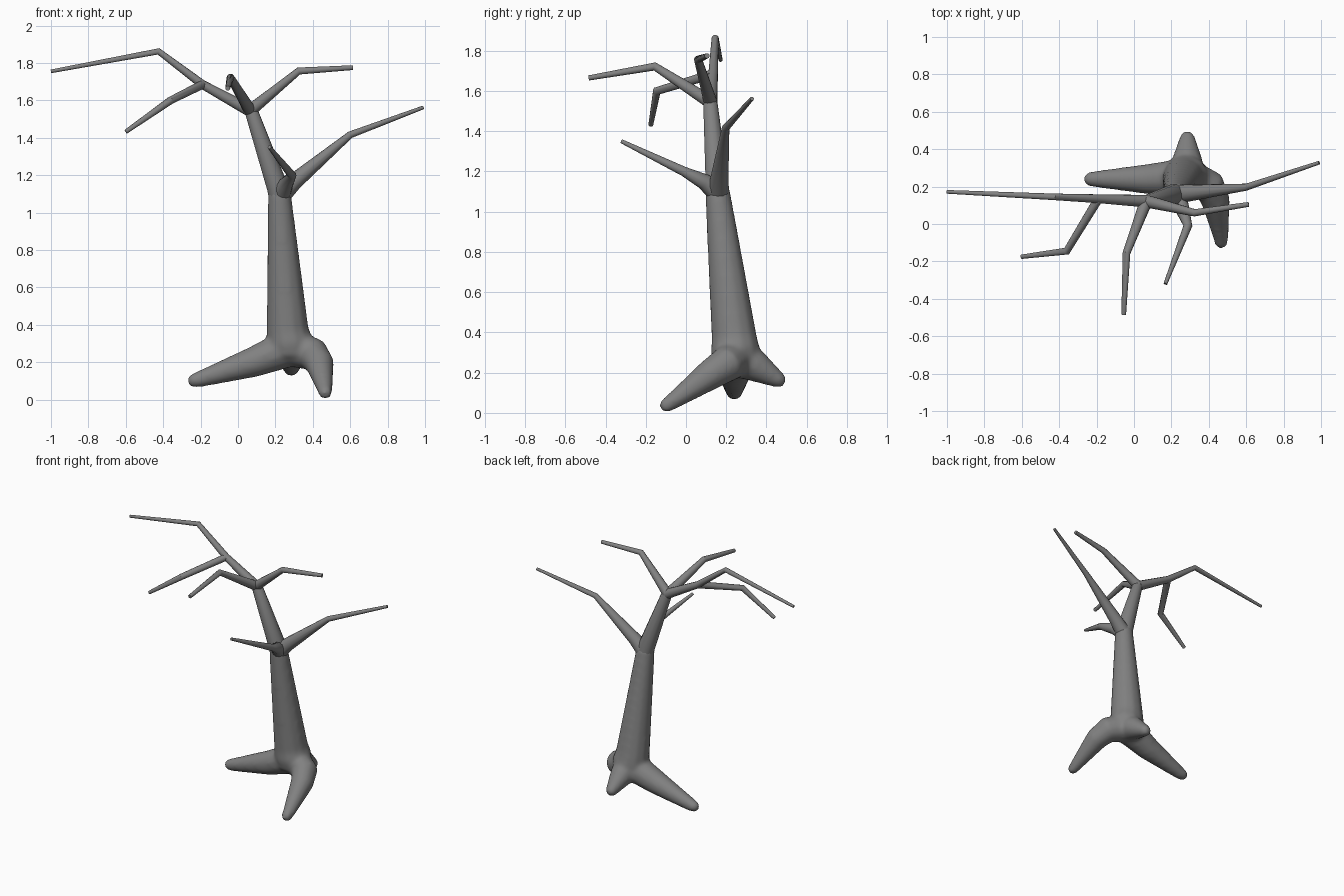
import bpy, bmesh, math
from mathutils import Vector

SIDES = 12
bark = bpy.data.materials.new("dark_grey_bark")
bark.diffuse_color = (0.22, 0.22, 0.22, 1)


def add_tube(bm, pts):
    """Closed tapered tube through (x, y, z, radius) points."""
    co = [Vector(p[:3]) for p in pts]
    n = len(co)
    side = None
    rings = []
    for i in range(n):
        d_in = (co[i] - co[max(i - 1, 0)]).normalized()
        d_out = (co[min(i + 1, n - 1)] - co[i]).normalized()
        t = (d_in + d_out).normalized()
        if side is None:
            side = t.orthogonal()
        u = (side - t * side.dot(t)).normalized()
        side = u
        v = t.cross(u)
        rings.append([bm.verts.new(co[i] + pts[i][3] * (
            u * math.cos(a) + v * math.sin(a)))
            for a in (2 * math.pi * k / SIDES for k in range(SIDES))])
    for a, b in zip(rings, rings[1:]):
        for k in range(SIDES):
            j = (k + 1) % SIDES
            bm.faces.new((a[k], a[j], b[j], b[k]))
    bm.faces.new(rings[0][::-1])
    bm.faces.new(rings[-1])


def make(name, tubes):
    bm = bmesh.new()
    for t in tubes:
        add_tube(bm, t)
    bmesh.ops.recalc_face_normals(bm, faces=bm.faces)
    me = bpy.data.meshes.new(name)
    bm.to_mesh(me)
    bm.free()
    me.materials.append(bark)
    ob = bpy.data.objects.new(name, me)
    bpy.context.collection.objects.link(ob)
    bpy.ops.object.select_all(action='DESELECT')
    bpy.context.view_layer.objects.active = ob
    ob.select_set(True)
    return ob


# Trunk and three roots, fused into one soft body
hub = (0.28, 0.25, 0.28, 0.105)
trunk = [(0.28, 0.25, 0.19, 0.06), (0.28, 0.25, 0.24, 0.115),
         (0.278, 0.245, 0.31, 0.125), (0.265, 0.24, 0.37, 0.115),
         (0.222, 0.158, 1.09, 0.064), (0.215, 0.155, 1.13, 0.058)]
root_left = [hub, (0.08, 0.24, 0.20, 0.083), (-0.21, 0.24, 0.108, 0.044),
             (-0.25, 0.24, 0.098, 0.036), (-0.267, 0.24, 0.094, 0.02)]
root_front = [hub, (0.405, 0.20, 0.24, 0.09), (0.438, 0.12, 0.19, 0.078),
              (0.464, -0.07, 0.055, 0.042), (0.467, -0.108, 0.032, 0.036),
              (0.467, -0.126, 0.022, 0.018)]
root_back = [hub, (0.285, 0.35, 0.23, 0.08), (0.285, 0.45, 0.17, 0.046),
             (0.285, 0.477, 0.154, 0.036), (0.285, 0.492, 0.146, 0.018)]
body = make("trunk_and_roots", [trunk, root_left, root_front, root_back])
rm = body.modifiers.new("fuse", 'REMESH')
rm.mode = 'VOXEL'
rm.voxel_size = 0.012
rm.use_smooth_shade = True
sm = body.modifiers.new("soften", 'SMOOTH')
sm.factor = 0.5
sm.iterations = 14

# Branches: shared fork points, then two-segment tapering limbs
crown = (0.065, 0.122, 1.545, 0.034)
split = (-0.19, 0.135, 1.685, 0.024)
limbs = {
    "main_limb": [(0.23, 0.16, 1.04, 0.058), (0.213, 0.155, 1.13, 0.059),
                  (0.075, 0.122, 1.53, 0.037), (0.055, 0.12, 1.57, 0.024)],
    "left_limb": [crown, split, (-0.425, 0.145, 1.862, 0.018),
                  (-1.0, 0.172, 1.755, 0.010)],
    "left_lower_branch": [split, (-0.36, -0.145, 1.60, 0.021),
                          (-0.60, -0.175, 1.432, 0.012)],
    "front_branch": [crown, (-0.04, -0.155, 1.722, 0.021),
                     (-0.055, -0.484, 1.665, 0.013)],
    "right_upper_branch": [crown, (0.325, 0.06, 1.757, 0.020),
                           (0.614, 0.105, 1.775, 0.013)],
    "right_limb": [(0.225, 0.16, 1.09, 0.055), (0.30, 0.166, 1.165, 0.045),
                   (0.60, 0.197, 1.416, 0.019), (0.99, 0.328, 1.562, 0.010)],
    "front_lower_branch": [(0.228, 0.16, 1.09, 0.052),
                           (0.255, 0.09, 1.15, 0.040),
                           (0.288, -0.01, 1.20, 0.024),
                           (0.168, -0.32, 1.35, 0.010)],
}
for name, pts in limbs.items():
    make(name, [pts])
    bpy.ops.object.shade_smooth_by_angle(angle=math.radians(40))
